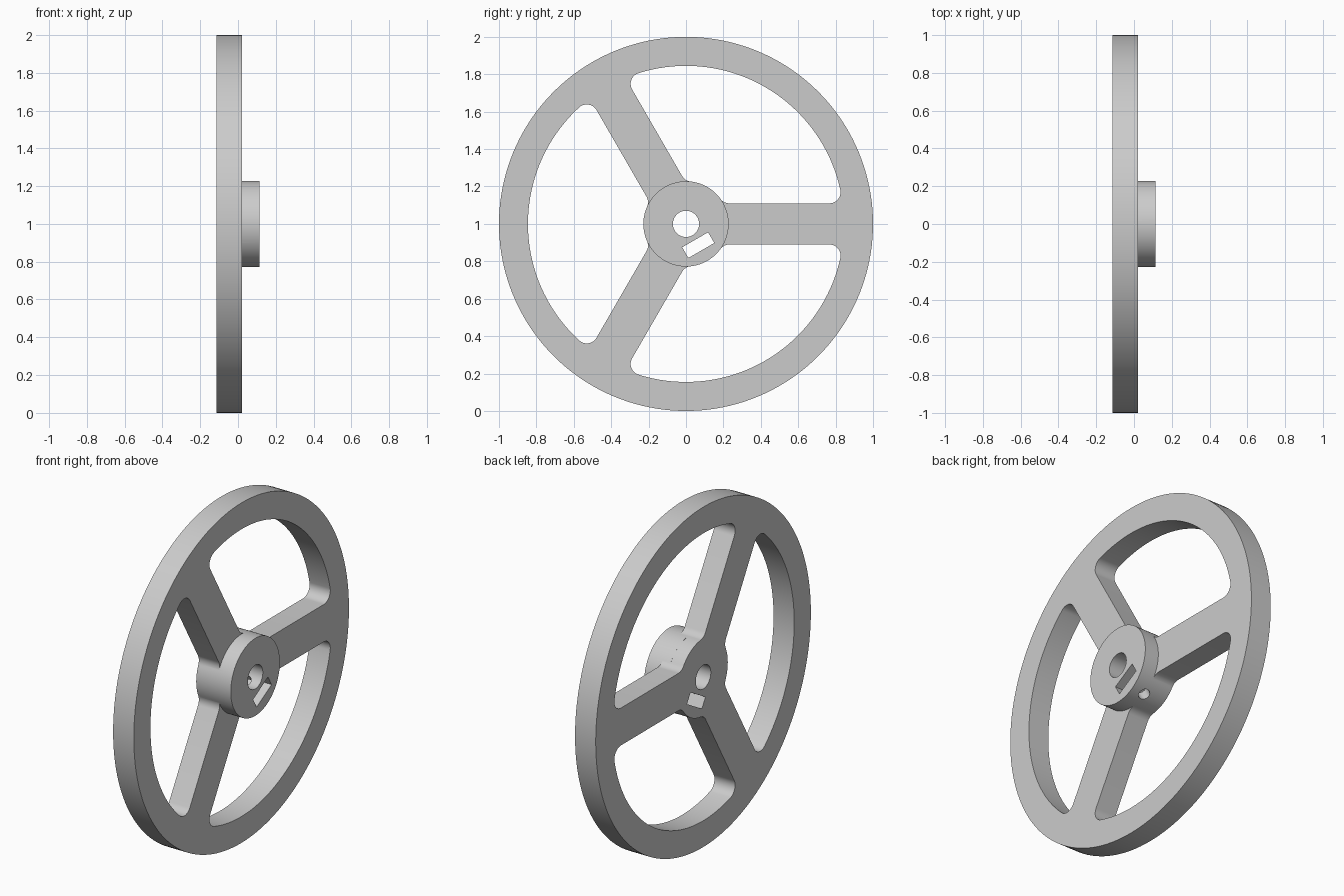
import bpy, bmesh
from math import sin, cos, pi, radians, sqrt, atan2
from mathutils import Matrix, Vector

if "Cube" in bpy.data.objects:
    bpy.data.objects.remove(bpy.data.objects["Cube"])

X0, X1, X2 = -0.1125, 0.022, 0.1125      # back face, rim face, boss face
R_HUB, R_IN, HALF, FIL = 0.228, 0.845, 0.11, 0.06


def arc(cy, cz, r, a0, a1, n):
    return [(cy + r * cos(a0 + (a1 - a0) * i / n),
             cz + r * sin(a0 + (a1 - a0) * i / n)) for i in range(n + 1)]


def circle(r, n):
    return arc(0, 0, r, 0, 2 * pi, n)[:-1]


def to_object(name, bm):
    bmesh.ops.recalc_face_normals(bm, faces=bm.faces)
    mesh = bpy.data.meshes.new(name)
    bm.to_mesh(mesh)
    bm.free()
    ob = bpy.data.objects.new(name, mesh)
    bpy.context.collection.objects.link(ob)
    return ob


def prism(name, pts, x0, x1):
    """Extrude a (y, z) outline, measured from the axle, along x."""
    bm = bmesh.new()
    face = bm.faces.new([bm.verts.new((x0, y, z + 1)) for y, z in pts])
    ext = bmesh.ops.extrude_face_region(bm, geom=[face])
    bmesh.ops.translate(bm, vec=(x1 - x0, 0, 0),
                        verts=[v for v in ext["geom"] if isinstance(v, bmesh.types.BMVert)])
    return to_object(name, bm)


def window_outline():
    """Rounded opening between the spokes at 0 and 120 degrees."""
    ri, h = R_HUB - 0.0005, HALF + FIL
    yi, yo = sqrt((ri + FIL) ** 2 - h * h), sqrt((R_IN - FIL) ** 2 - h * h)
    ai, ao = atan2(h, yi), atan2(h, yo)
    half = arc(0, 0, ri, pi / 3, ai, 10)
    half += arc(yi, h, FIL, ai + pi, 1.5 * pi, 8)[1:]
    half += arc(yo, h, FIL, 1.5 * pi, 2 * pi + ao, 12)
    half += arc(0, 0, R_IN, ao, pi / 3, 24)[1:]
    c, s = cos(2 * pi / 3), sin(2 * pi / 3)
    mirrored = [(c * y + s * z, s * y - c * z) for y, z in half]
    return half + mirrored[-2:0:-1]


def rotate(pts, a):
    return [(y * cos(a) - z * sin(a), y * sin(a) + z * cos(a)) for y, z in pts]


# Wheel disc and hub boss
wheel = prism("spoked_wheel", circle(1, 160), X0, X1)
boss = prism("hub_boss", circle(R_HUB, 96), -0.03, X2)

# Openings between the spokes
windows = [prism("window_cutter", rotate(window_outline(), k * 2 * pi / 3), -0.3, 0.3)
           for k in range(3)]

# Axle bore and tilted nut slot
bore = prism("bore_cutter", circle(0.07, 64), -0.3, 0.3)
d, hl, hw = 0.131, 0.08, 0.033
slot = prism("slot_cutter", rotate([(d - hw, -hl), (d + hw, -hl), (d + hw, hl), (d - hw, hl)],
                                   -pi / 3), -0.3, 0.3)

# Radial set-screw hole through the slot into the bore
bm = bmesh.new()
direction = Vector((0, cos(-pi / 3), sin(-pi / 3)))
place = Matrix.Translation(Vector((0.025, 0, 1)) + direction * 0.165)
place = place @ direction.to_track_quat('Z', 'X').to_matrix().to_4x4()
bmesh.ops.create_cone(bm, cap_ends=True, segments=32, radius1=0.032, radius2=0.032,
                      depth=0.29, matrix=place)
screw = to_object("screw_hole_cutter", bm)

# Combine: cut windows, add boss, cut holes
steps = [(w, 'DIFFERENCE') for w in windows] + [(boss, 'UNION')]
steps += [(c, 'DIFFERENCE') for c in (bore, slot, screw)]
for tool, operation in steps:
    tool.hide_render = True
    mod = wheel.modifiers.new(tool.name, 'BOOLEAN')
    mod.operation, mod.solver, mod.object = operation, 'EXACT', tool

bpy.ops.object.select_all(action='DESELECT')
wheel.select_set(True)
bpy.context.view_layer.objects.active = wheel
bpy.ops.object.convert(target='MESH')
for tool, _ in steps:
    bpy.data.objects.remove(tool)
bpy.ops.object.shade_smooth_by_angle(angle=radians(30))
